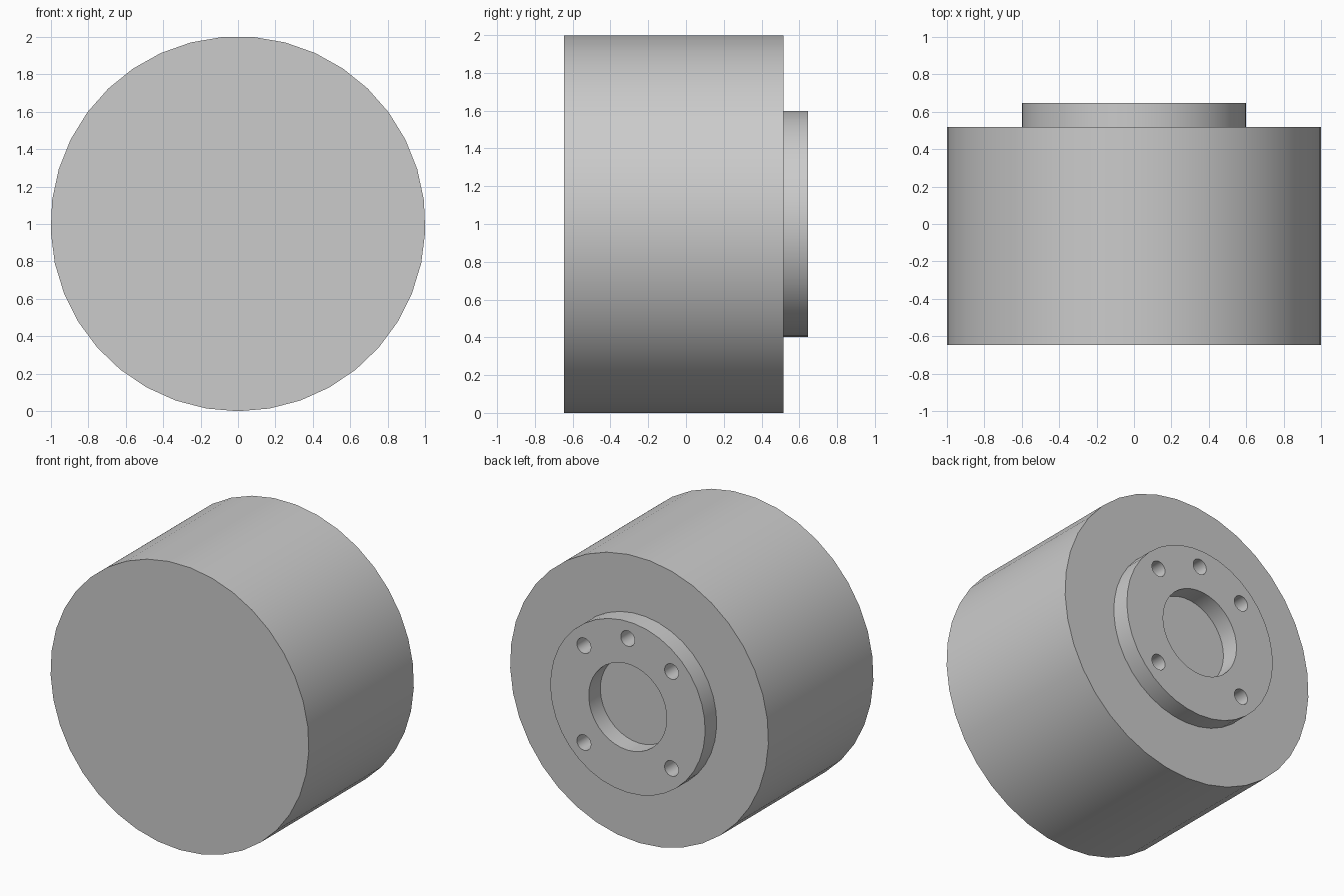
import bpy, bmesh, math

cube = bpy.data.objects.get("Cube")
if cube:
    bpy.data.objects.remove(cube)

RADIUS = 1.001
FRONT, STEP, BACK = -0.645, 0.517, 0.645

grey = bpy.data.materials.new("light grey")
grey.use_nodes = True
colour = (0.6, 0.6, 0.6, 1)
grey.diffuse_color = colour
grey.node_tree.nodes["Principled BSDF"].inputs["Base Color"].default_value = colour


def disc(name, radius, y0, y1, x=0, z=RADIUS, sides=37):
    """Solid cylinder along y with one corner straight down."""
    bm = bmesh.new()
    ring = []
    for i in range(sides):
        a = math.tau * i / sides
        ring.append(bm.verts.new((x + radius * math.sin(a), y0, z - radius * math.cos(a))))
    face = bm.faces.new(ring)
    extruded = bmesh.ops.extrude_face_region(bm, geom=[face], use_keep_orig=True)
    top = [v for v in extruded["geom"] if isinstance(v, bmesh.types.BMVert)]
    bmesh.ops.translate(bm, verts=top, vec=(0, y1 - y0, 0))
    bmesh.ops.recalc_face_normals(bm, faces=bm.faces)
    mesh = bpy.data.meshes.new(name)
    bm.to_mesh(mesh)
    bm.free()
    mesh.materials.append(grey)
    obj = bpy.data.objects.new(name, mesh)
    bpy.context.collection.objects.link(obj)
    return obj


def activate(obj):
    bpy.ops.object.select_all(action="DESELECT")
    obj.select_set(True)
    bpy.context.view_layer.objects.active = obj


# Main drum and the raised flange on its back
drum = disc("drum", RADIUS, FRONT, STEP)
flange = disc("flange", 0.6, STEP, BACK)

# Centre bore and five bolt holes cut through the flange
cutters = [disc("bore_cutter", 0.302, STEP - 0.1, BACK + 0.1)]
for angle in (45, 90, 135, 225, 315):
    a = math.radians(angle)
    cutters.append(disc("bolt_hole_cutter", 0.054, STEP - 0.1, BACK + 0.1,
                        0.48 * math.cos(a), RADIUS + 0.48 * math.sin(a), 24))

for cutter in cutters:
    cutter.hide_render = True
    activate(flange)
    cut = flange.modifiers.new("hole", "BOOLEAN")
    cut.operation = "DIFFERENCE"
    cut.solver = "EXACT"
    cut.object = cutter
    bpy.ops.object.modifier_apply(modifier=cut.name)
    bpy.data.objects.remove(cutter)

# Smooth round walls with crisp rims
for part in (drum, flange):
    activate(part)
    bpy.ops.object.shade_smooth_by_angle(angle=math.radians(30))
